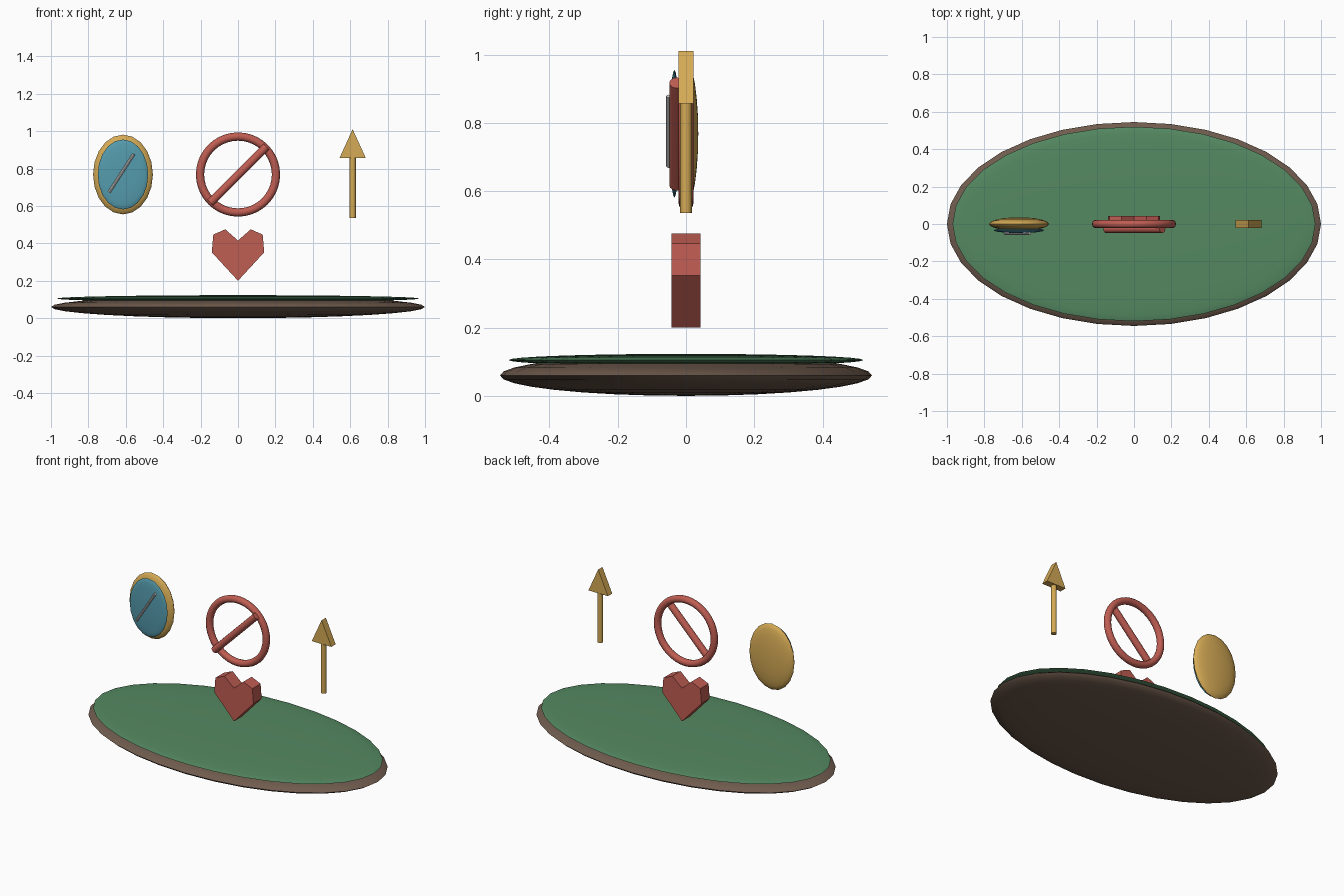
import bpy, math
from mathutils import Vector

if "Cube" in bpy.data.objects:
    bpy.data.objects.remove(bpy.data.objects["Cube"])


def material(name, rgb):
    m = bpy.data.materials.new(name)
    m.diffuse_color = (*rgb, 1)
    m.use_nodes = True
    m.node_tree.nodes["Principled BSDF"].inputs["Base Color"].default_value = m.diffuse_color
    return m


BROWN = material("brown", (0.16, 0.105, 0.075))
GREEN = material("green", (0.09, 0.25, 0.12))
GOLD = material("gold", (0.66, 0.40, 0.09))
TEAL = material("teal", (0.09, 0.33, 0.42))
RED = material("red", (0.52, 0.11, 0.085))
SILVER = material("silver", (0.75, 0.75, 0.72))


def finish(name, mat, smooth=True):
    o = bpy.context.object
    o.name = name
    o.data.materials.append(mat)
    bpy.ops.object.transform_apply(location=False, rotation=True, scale=True)
    if smooth:
        bpy.ops.object.shade_smooth_by_angle(angle=math.radians(40))
    return o


def lens(name, mat, loc, size, segs, rings, upright=False):
    """Flattened ball; size is (half width, half length, half thickness)."""
    bpy.ops.mesh.primitive_uv_sphere_add(
        segments=segs, ring_count=rings, radius=1, location=loc,
        rotation=(math.pi / 2 if upright else 0, 0, 0))
    bpy.context.object.scale = size
    finish(name, mat)


def rod(name, mat, a, b, r, sides=12):
    a, b = Vector(a), Vector(b)
    bpy.ops.mesh.primitive_cylinder_add(
        vertices=sides, radius=r, depth=(b - a).length, location=(a + b) / 2,
        rotation=(b - a).to_track_quat('Z', 'Y').to_euler())
    finish(name, mat)


def plate(name, mat, outline, half):
    """Outline in x, z extruded along y."""
    n = len(outline)
    verts = [(x, y, z) for y in (-half, half) for x, z in outline]
    faces = [tuple(range(n)), tuple(range(2 * n - 1, n - 1, -1))]
    faces += [(i, i + n, (i + 1) % n + n, (i + 1) % n) for i in range(n)]
    me = bpy.data.meshes.new(name)
    me.from_pydata(verts, [], faces)
    me.materials.append(mat)
    bpy.context.collection.objects.link(bpy.data.objects.new(name, me))


# Oval base and its green top
lens("base", BROWN, (0, 0, 0.06), (1.0, 0.545, 0.06), 32, 16)
lens("base_top", GREEN, (0, 0, 0.105), (0.97, 0.52, 0.018), 32, 16)

# Hand mirror: gold frame, glass, glint
lens("mirror_frame", GOLD, (-0.615, 0, 0.768), (0.16, 0.213, 0.036), 20, 12, True)
lens("mirror_glass", TEAL, (-0.615, -0.034, 0.768), (0.135, 0.187, 0.014), 20, 12, True)
rod("mirror_glint", SILVER, (-0.69, -0.05, 0.672), (-0.557, -0.05, 0.878), 0.008, 8)

# Prohibition ring and slash
bpy.ops.mesh.primitive_torus_add(
    major_segments=40, minor_segments=12, major_radius=0.203, minor_radius=0.022,
    location=(0, 0, 0.768), rotation=(math.pi / 2, 0, 0))
finish("ring", RED)
rod("ring_slash", RED, (-0.148, -0.027, 0.617), (0.152, -0.027, 0.917), 0.022)

# Heart
plate("heart", RED, [(0, 0.2), (0.14, 0.352), (0.132, 0.447), (0.068, 0.475),
                     (0, 0.415), (-0.068, 0.475), (-0.132, 0.447), (-0.14, 0.352)], 0.042)

# Arrow
rod("arrow_shaft", GOLD, (0.613, 0, 0.535), (0.613, 0, 0.87), 0.017)
plate("arrow_head", GOLD, [(0.543, 0.857), (0.683, 0.857), (0.613, 1.01)], 0.022)
